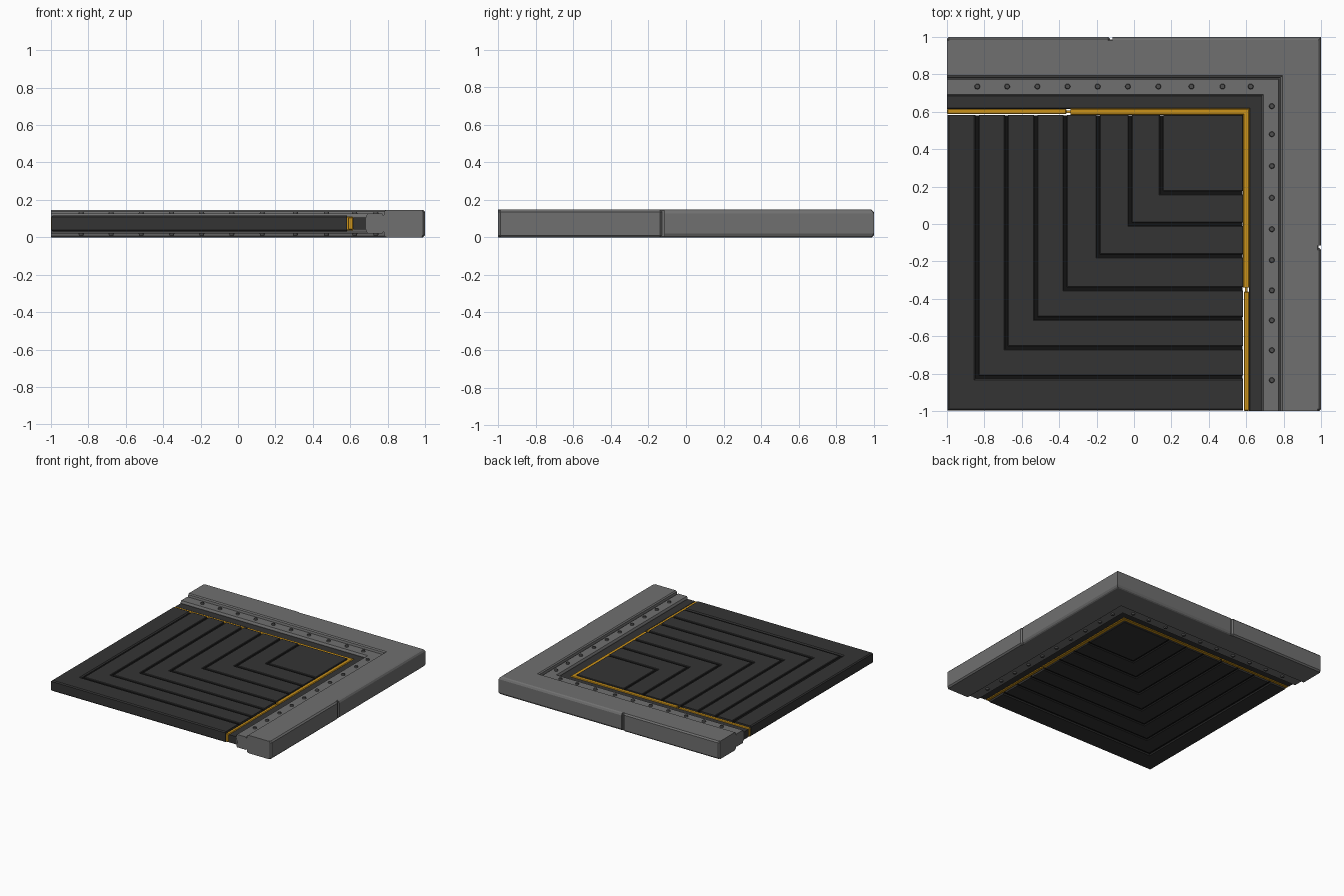
import bpy, bmesh

if "Cube" in bpy.data.objects:
    bpy.data.objects.remove(bpy.data.objects["Cube"])

H = 0.147           # overall thickness
MID = H / 2


def material(name, rgb):
    m = bpy.data.materials.new(name)
    m.diffuse_color = (*rgb, 1)
    m.use_nodes = True
    m.node_tree.nodes["Principled BSDF"].inputs["Base Color"].default_value = m.diffuse_color
    return m


GREY = material("frame_grey", (0.16, 0.16, 0.16))
BOLT = material("bolt_grey", (0.08, 0.08, 0.08))
DARK = material("panel_dark", (0.034, 0.034, 0.034))
BLACK = material("groove_black", (0.006, 0.006, 0.006))
AMBER = material("strip_amber", (0.6, 0.29, 0.01))


def finish(bm, name, mat):
    bmesh.ops.recalc_face_normals(bm, faces=bm.faces)
    me = bpy.data.meshes.new(name)
    bm.to_mesh(me)
    bm.free()
    ob = bpy.data.objects.new(name, me)
    me.materials.append(mat)
    bpy.context.collection.objects.link(ob)
    return ob


def sweep(name, profile, end, mat, shift=lambda d: d):
    """Mitred L: closed (d, z) profile run from y=end to the corner, then to x=end."""
    bm = bmesh.new()
    rings = [[bm.verts.new(p) for p in ring] for ring in (
        [(d, end, z) for d, z in profile],
        [(d, shift(d), z) for d, z in profile],
        [(end, shift(d), z) for d, z in profile])]
    n = len(profile)
    for a, b in zip(rings, rings[1:]):
        for i in range(n):
            j = (i + 1) % n
            bm.faces.new((a[i], a[j], b[j], b[i]))
    bm.faces.new(rings[0])
    bm.faces.new(rings[2])
    return finish(bm, name, mat)


def chamfered(a, b, z0, z1, c):
    return [(a, z0 + c), (a + c, z0), (b - c, z0), (b, z0 + c),
            (b, z1 - c), (b - c, z1), (a + c, z1), (a, z1 - c)]


def mirrored(half):
    """Complete an upper half profile about the mid plane."""
    return half + [(d, H - z) for d, z in reversed(half)]


def box(name, lo, hi, mat, bevel=0.0):
    bm = bmesh.new()
    bmesh.ops.create_cube(bm, size=1)
    for v in bm.verts:
        v.co = [(l + h) / 2 + c * (h - l) for l, h, c in zip(lo, hi, v.co)]
    if bevel:
        bmesh.ops.bevel(bm, geom=bm.edges[:], offset=bevel, segments=1, affect='EDGES')
    return finish(bm, name, mat)


def box_pair(name, d0, d1, s0, s1, z0, z1, mat, bevel):
    """The same straight piece on both arms of the L."""
    box(name + "_right", (d0, s0, z0), (d1, s1, z1), mat, bevel)
    box(name + "_back", (s0, d0, z0), (s1, d1, z1), mat, bevel)


# Outer frame with the stepped bolt flange
sweep("outer_frame", mirrored([(0.685, 0.112), (0.692, 0.126), (0.772, 0.126),
                               (0.774, 0.120), (0.780, 0.120), (0.784, 0.139),
                               (0.793, H), (0.982, H), (0.986, H - 0.004)]), -1, GREY)
# Edge covers: rounded corner piece and flat straight pieces, split by a seam
sweep("corner_edge_cover", mirrored([(0.97, H), (0.984, H), (0.993, H - 0.006),
                                     (1.0, H - 0.02)]), -0.115, GREY)
box_pair("edge_cover", 0.965, 1.0, -1, -0.127, 0.0, H, GREY, 0.011)

# Recessed dark strip inside the flange
sweep("inner_strip", chamfered(0.616, 0.70, 0.042, H - 0.042, 0.003), -1, DARK)

# Amber strips
sweep("amber_corner_strip", chamfered(0.584, 0.618, 0.037, H - 0.037, 0.005), -0.34, AMBER)
box_pair("amber_strip", 0.587, 0.616, -1, -0.36, 0.039, H - 0.039, AMBER, 0.005)
box_pair("amber_strip_joint", 0.594, 0.608, -0.37, -0.33, 0.05, H - 0.05, AMBER, 0)

# Panel: black core showing in the grooves between nested L plates
Z0, Z1 = 0.030, H - 0.030
box("panel_core", (-0.985, -0.985, Z0 + 0.009), (0.58, 0.58, Z1 - 0.009), BLACK)
grooves = [-0.838, -0.682, -0.525, -0.367, -0.191, -0.021, 0.147]
start = -0.998
for i, g in enumerate(grooves):
    sweep(f"panel_plate_{i + 1}", chamfered(start, g - 0.009, Z0, Z1, 0.008 if i == 0 else 0.003),
          0.584, DARK, lambda d: d if d < -0.95 else d + 0.02)
    start = g + 0.009
box("panel_plate_inner", (start, start + 0.02, Z0), (0.584, 0.584, Z1), DARK, 0.003)

# Bolts on both faces of the flange
back = [-0.838, -0.678, -0.517, -0.355, -0.194, -0.033, 0.13, 0.307, 0.473, 0.624]
right = [-0.835, -0.675, -0.515, -0.355, -0.193, -0.028, 0.14, 0.31, 0.48, 0.63]
spots = [(x, 0.735) for x in back] + [(0.737, y) for y in right]
bm = bmesh.new()
for x, y in spots:
    for side in (1, -1):
        made = bmesh.ops.create_cone(bm, cap_ends=True, segments=12, radius1=0.016,
                                     radius2=0.012, depth=0.016)
        for v in made["verts"]:
            v.co = (v.co.x + x, v.co.y + y, MID + side * (v.co.z + 0.129 - MID))
finish(bm, "flange_bolts", BOLT)
